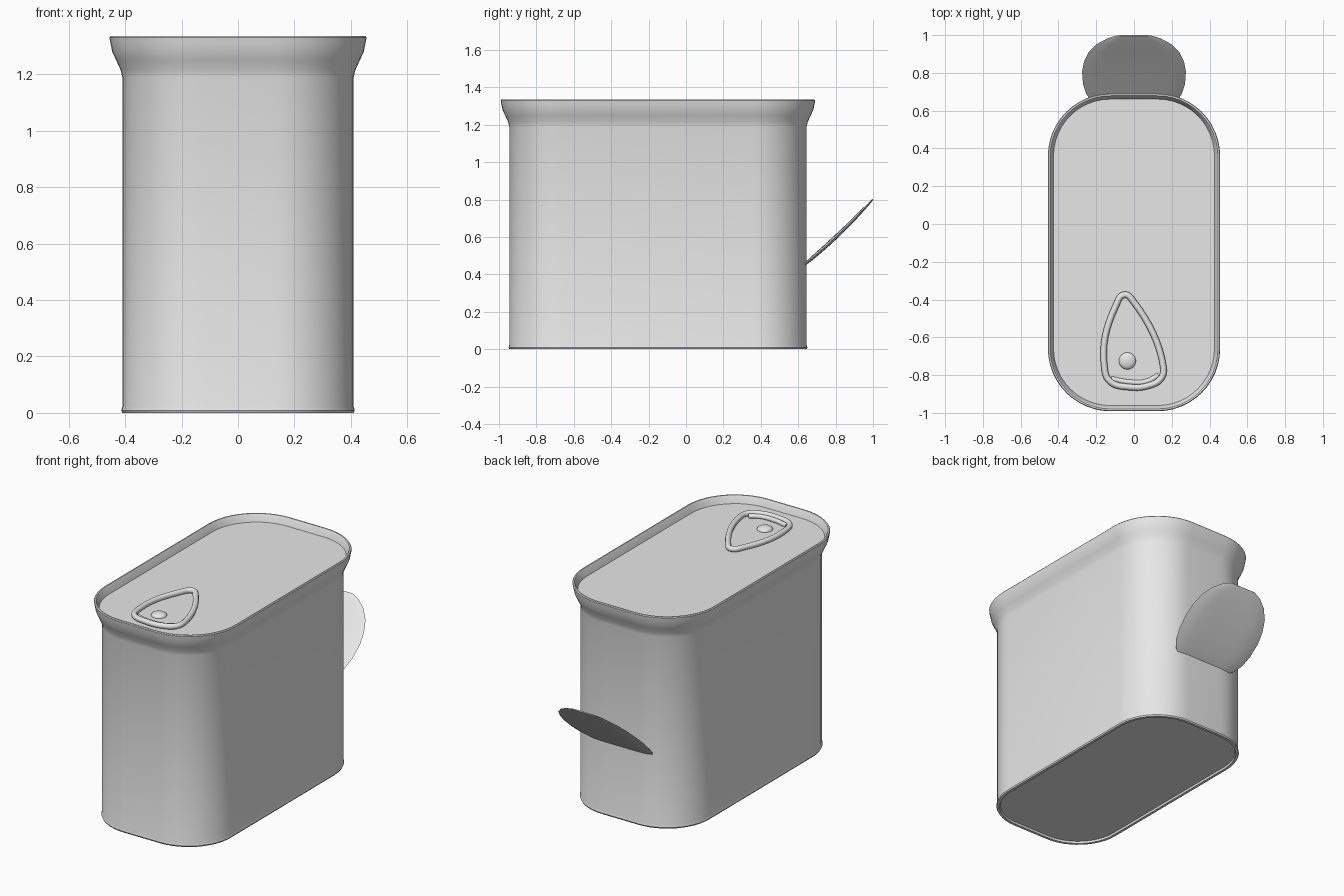
import bpy, bmesh, math
from mathutils import Vector

if "Cube" in bpy.data.objects:
    bpy.data.objects.remove(bpy.data.objects["Cube"], do_unlink=True)

CENTRE_Y = -0.15
HALF_X, HALF_Y, CORNER = 0.41, 0.795, 0.285
LID_Z = 1.29

metal = bpy.data.materials.new("plain_grey")
metal.use_nodes = True
metal.diffuse_color = (0.8, 0.8, 0.8, 1)
metal.node_tree.nodes["Principled BSDF"].inputs["Base Color"].default_value = (0.8, 0.8, 0.8, 1)


def finish(obj, angle=40):
    """Give the part its colour and smooth shading with sharp edges kept."""
    obj.data.materials.clear()
    obj.data.materials.append(metal)
    bpy.ops.object.select_all(action="DESELECT")
    obj.select_set(True)
    bpy.context.view_layer.objects.active = obj
    bpy.ops.object.shade_smooth_by_angle(angle=math.radians(angle))


def from_bmesh(name, bm, angle=40):
    bmesh.ops.recalc_face_normals(bm, faces=bm.faces)
    mesh = bpy.data.meshes.new(name)
    bm.to_mesh(mesh)
    bm.free()
    obj = bpy.data.objects.new(name, mesh)
    bpy.context.collection.objects.link(obj)
    finish(obj, angle)
    return obj


def rounded_ring(bm, offset, z, steps=12):
    """Rounded rectangle of vertices, grown outward by offset."""
    r = CORNER + offset
    ring = []
    for quarter, (sx, sy) in enumerate([(1, 1), (-1, 1), (-1, -1), (1, -1)]):
        for i in range(steps + 1):
            a = (quarter + i / steps) * math.pi / 2
            x = sx * (HALF_X - CORNER) + r * math.cos(a)
            y = sy * (HALF_Y - CORNER) + r * math.sin(a) + CENTRE_Y
            ring.append(bm.verts.new((x, y, z)))
    return ring


def tube(name, points, z, radius, cyclic):
    """Smooth wire through flat points."""
    curve = bpy.data.curves.new(name, "CURVE")
    curve.dimensions = "3D"
    curve.bevel_depth = radius
    curve.bevel_resolution = 3
    curve.use_fill_caps = True
    spline = curve.splines.new("BEZIER")
    spline.bezier_points.add(len(points) - 1)
    for p, (x, y) in zip(spline.bezier_points, points):
        p.co = (x, y, z)
        p.handle_left_type = p.handle_right_type = "AUTO"
    spline.use_cyclic_u = cyclic
    spline.resolution_u = 8
    obj = bpy.data.objects.new(name, curve)
    bpy.context.collection.objects.link(obj)
    bpy.ops.object.select_all(action="DESELECT")
    obj.select_set(True)
    bpy.context.view_layer.objects.active = obj
    bpy.ops.object.convert(target="MESH")
    finish(bpy.context.object, 60)


# Can body: recessed base, straight wall, flared rim and sunken lid
profile = [(-0.02, 0.012), (-0.016, 0.0), (0.0, 0.0), (0.004, 0.008), (0.0, 0.022),
           (0.0, 1.19), (0.006, 1.215), (0.022, 1.25), (0.036, 1.28), (0.042, 1.31),
           (0.046, 1.33), (0.042, 1.335), (0.034, 1.335), (0.028, 1.325), (0.016, LID_Z)]
bm = bmesh.new()
rings = [rounded_ring(bm, o, z) for o, z in profile]
for low, high in zip(rings, rings[1:]):
    for i in range(len(low)):
        j = (i + 1) % len(low)
        bm.faces.new((low[i], low[j], high[j], high[i]))
bm.faces.new(rings[0])
bm.faces.new(rings[-1])
from_bmesh("can_body", bm)

# Pull tab ring, its nose bar and the rivet
tube("pull_tab_ring",
     [(-0.05, -0.375), (-0.095, -0.43), (-0.155, -0.77), (-0.125, -0.835), (-0.03, -0.863),
      (0.08, -0.855), (0.145, -0.815), (0.155, -0.755), (0.0, -0.415)],
     LID_Z + 0.015, 0.017, True)
tube("pull_tab_nose", [(-0.12, -0.82), (-0.02, -0.838), (0.07, -0.833), (0.13, -0.8)],
     LID_Z + 0.008, 0.014, False)
bm = bmesh.new()
bmesh.ops.create_uvsphere(bm, u_segments=24, v_segments=12, radius=0.045)
bmesh.ops.scale(bm, vec=(1, 1, 0.45), verts=bm.verts)
bmesh.ops.translate(bm, vec=(-0.035, -0.725, LID_Z), verts=bm.verts)
from_bmesh("tab_rivet", bm)

# Curved rounded paddle at the back: (fraction along, half width, half thickness)
stations = [(0, 0.19, 0.006), (0.05, 0.222, 0.008), (0.15, 0.252, 0.01), (0.3, 0.27, 0.011),
            (0.48, 0.275, 0.011), (0.62, 0.265, 0.01), (0.76, 0.24, 0.009),
            (0.88, 0.195, 0.007), (0.96, 0.14, 0.005), (1, 0.09, 0.003)]
COLUMNS = 12
bm = bmesh.new()
sections = []
for t, width, thick in stations:
    mid = Vector((0, 0.63 + 0.368 * t, 0.45 + 0.35 * t - 0.05 * t * (1 - t)))
    normal = Vector((0, -0.3 - 0.1 * t, 0.368)).normalized()
    section = []
    for side in (1, -1):
        for i in range(COLUMNS):
            u = side * (1 - 2 * i / COLUMNS)
            bulge = side * thick * math.sqrt(max(0, 1 - u ** 4))
            section.append(bm.verts.new(mid + Vector((u * width, 0, 0)) + normal * bulge))
    sections.append(section)
for a, b in zip(sections, sections[1:]):
    for i in range(len(a)):
        j = (i + 1) % len(a)
        bm.faces.new((a[i], a[j], b[j], b[i]))
bm.faces.new(sections[0])
bm.faces.new(sections[-1])
from_bmesh("back_paddle", bm)
